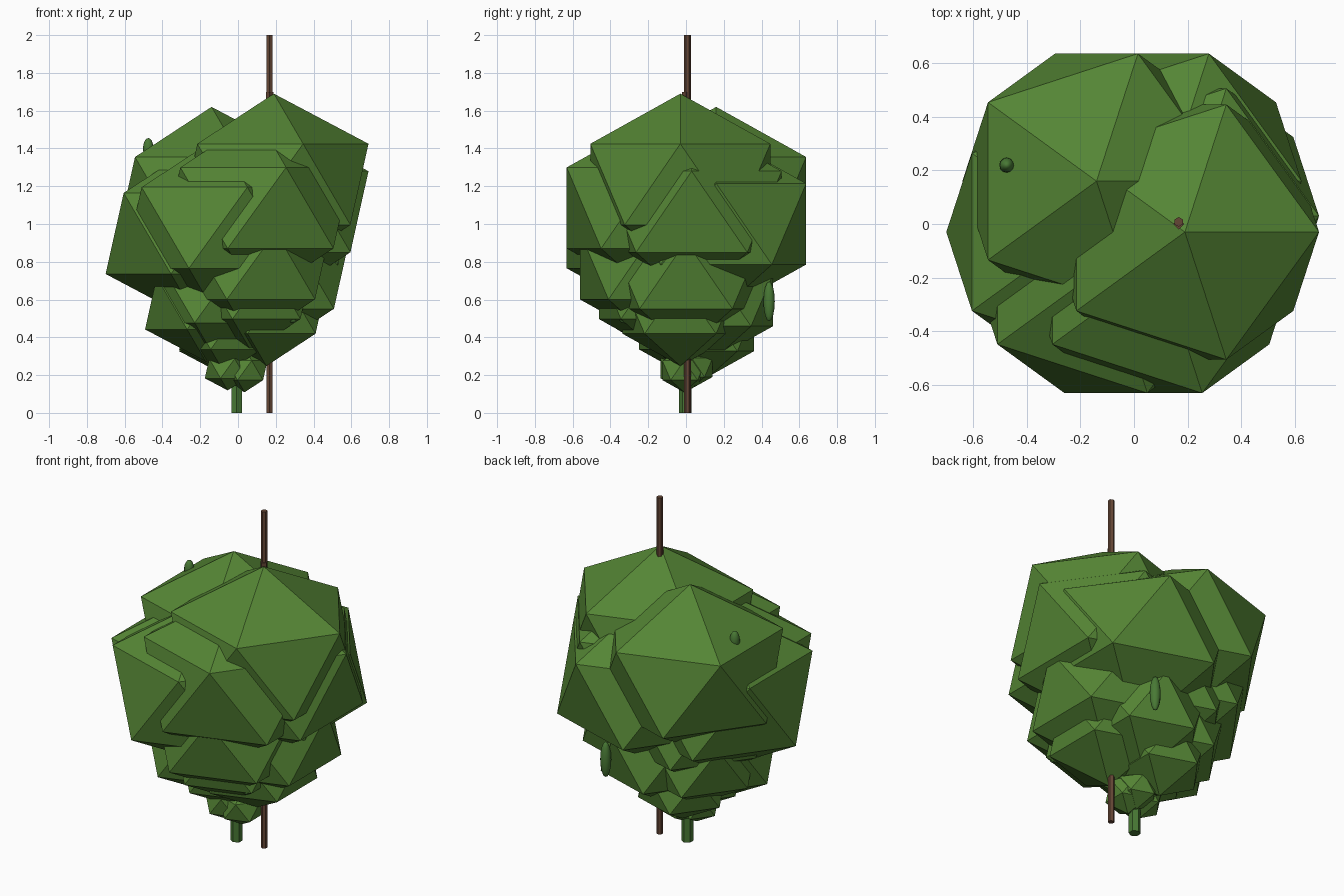
import bpy


def material(name, rgb):
    m = bpy.data.materials.new(name)
    m.diffuse_color = (*rgb, 1)
    return m


LEAF = material("leaf_green", (0.09, 0.235, 0.035))
STEM = material("stem_green", (0.065, 0.19, 0.035))
BARK = material("bark_brown", (0.13, 0.062, 0.036))


def finish(name, mat):
    o = bpy.context.object
    o.name = name
    o.data.materials.append(mat)
    return o


def clump(x, y, z, r):
    # Faceted, slightly squashed foliage ball
    bpy.ops.mesh.primitive_ico_sphere_add(subdivisions=1, radius=r, location=(x, y, z))
    finish("foliage_clump", LEAF).scale = (1, 1, 0.857)


def bud(x, y, z, r, rz):
    # Small rounded bud poking out of the foliage
    bpy.ops.mesh.primitive_uv_sphere_add(segments=12, ring_count=8, radius=1, location=(x, y, z))
    finish("bud", STEM).scale = (r, r, rz)
    bpy.ops.object.shade_smooth()


def post(name, x, y, r, z0, z1, sides, mat):
    bpy.ops.mesh.primitive_cylinder_add(vertices=sides, radius=r, depth=z1 - z0,
                                        location=(x, y, (z0 + z1) / 2))
    return finish(name, mat)


# Large crown clumps
for p in [(0.19, -0.03, 1.21), (-0.14, 0.16, 1.14), (0.10, -0.155, 1.085),
          (0.19, 0.03, 1.065), (0.125, 0.16, 1.0), (-0.105, -0.155, 0.98),
          (-0.20, -0.03, 0.95)]:
    clump(*p, 0.56)

# Medium clumps
for p in [(0.07, -0.165, 0.78), (0.17, 0.0, 0.73), (-0.08, 0.05, 0.82)]:
    clump(*p, 0.467)

# Lower clumps
for p in [(0.07, -0.155, 0.635), (0.15, -0.03, 0.557), (-0.17, -0.06, 0.58),
          (-0.13, -0.12, 0.615), (0.06, 0.155, 0.597), (-0.14, 0.08, 0.6)]:
    clump(*p, 0.36)

# Narrow underside clumps
clump(-0.07, 0.13, 0.43, 0.27)
clump(-0.07, -0.02, 0.44, 0.27)
clump(-0.055, -0.02, 0.235, 0.135)
clump(0.035, -0.01, 0.225, 0.135)
clump(0.01, 0.03, 0.24, 0.13)

# Buds
bud(0.22, 0.44, 0.59, 0.03, 0.105)
bud(-0.475, 0.22, 1.40, 0.028, 0.055)
bud(0.29, -0.33, 0.495, 0.022, 0.02)

# Thin trunk running through the crown, with a joint near the top
post("trunk", 0.167, 0.008, 0.018, 0, 2, 6, BARK)
post("trunk_joint", 0.167, 0.0, 0.02, 1.6, 1.7, 4, BARK)

# Short green stem
post("stem", -0.007, -0.003, 0.033, 0, 0.3, 6, STEM)
